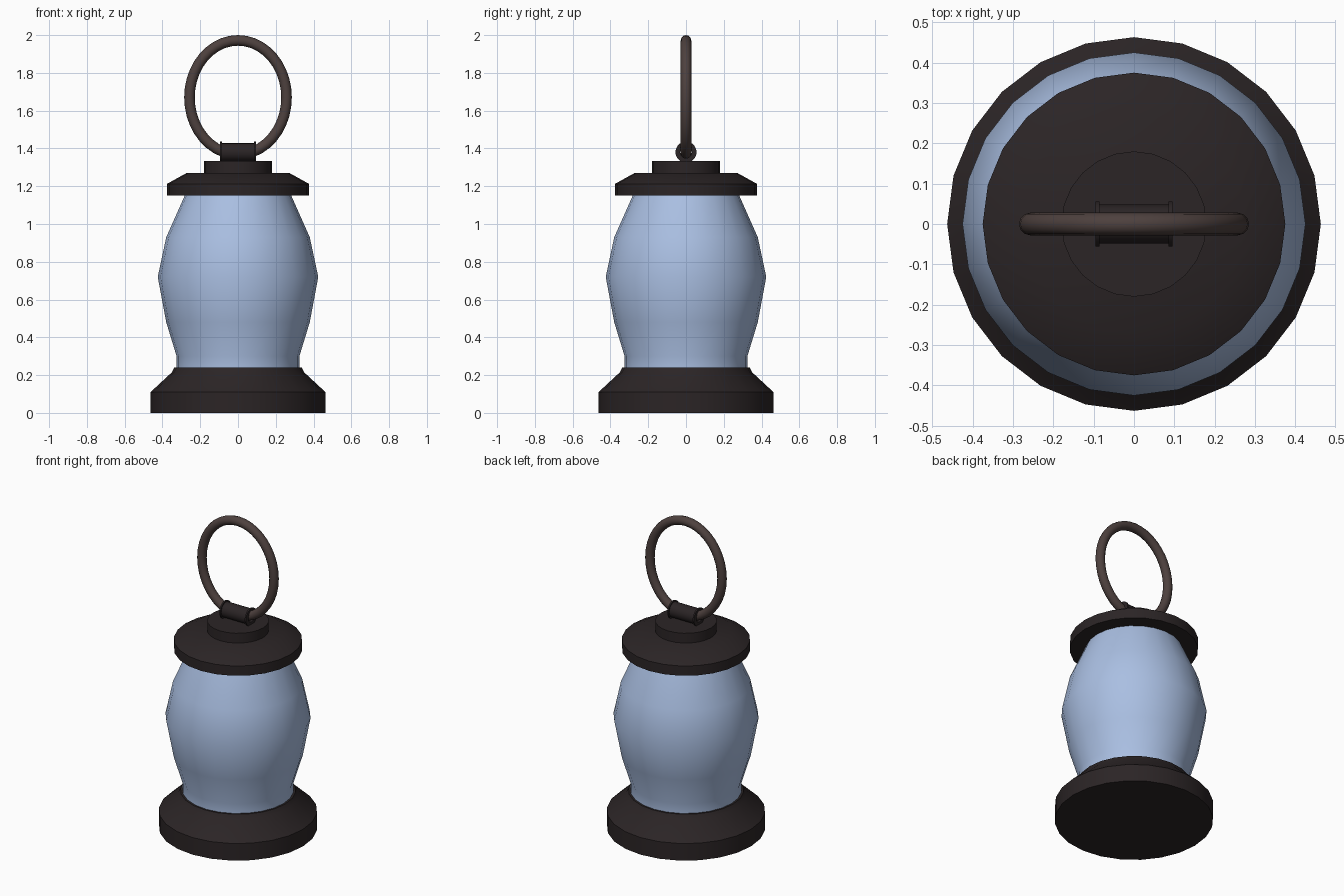
import bpy, bmesh, math

if "Cube" in bpy.data.objects:
    bpy.data.objects.remove(bpy.data.objects["Cube"])


def material(name, rgb):
    m = bpy.data.materials.new(name)
    m.diffuse_color = (*rgb, 1)
    m.use_nodes = True
    m.node_tree.nodes["Principled BSDF"].inputs["Base Color"].default_value = m.diffuse_color
    return m


def finish(name, bm, mat, angle):
    bmesh.ops.remove_doubles(bm, verts=bm.verts, dist=1e-5)
    bmesh.ops.recalc_face_normals(bm, faces=bm.faces)
    me = bpy.data.meshes.new(name)
    bm.to_mesh(me)
    bm.free()
    ob = bpy.data.objects.new(name, me)
    bpy.context.collection.objects.link(ob)
    me.materials.append(mat)
    bpy.ops.object.select_all(action='DESELECT')
    ob.select_set(True)
    bpy.context.view_layer.objects.active = ob
    bpy.ops.object.shade_smooth_by_angle(angle=math.radians(angle))
    return ob


def lathe(name, profile, mat, sides=24, closed=False, angle=30):
    """Revolve (radius, height) points around z."""
    bm = bmesh.new()
    rings = [[bm.verts.new((r * math.cos(2 * math.pi * i / sides),
                            r * math.sin(2 * math.pi * i / sides), z))
              for i in range(sides)] for r, z in profile]
    pairs = list(zip(rings, rings[1:]))
    if closed:
        pairs.append((rings[-1], rings[0]))
    else:
        bm.faces.new(rings[0])
        bm.faces.new(rings[-1])
    for a, b in pairs:
        for i in range(sides):
            j = (i + 1) % sides
            bm.faces.new((a[i], a[j], b[j], b[i]))
    return finish(name, bm, mat, angle)


dark = material("dark_iron", (0.024, 0.018, 0.019))
brown = material("brown_iron", (0.075, 0.052, 0.048))
blue = material("blue_glass", (0.40, 0.52, 0.76))

# Body
lathe("base", [(0.463, 0), (0.463, 0.11), (0.35, 0.215), (0.337, 0.24)], dark)
lathe("glass", [(0.325, 0.235), (0.325, 0.30), (0.38, 0.48), (0.425, 0.72),
                (0.38, 0.93), (0.28, 1.155)], blue, angle=40)
lathe("cap", [(0.375, 1.15), (0.375, 1.213), (0.272, 1.27)], dark)
lathe("cap_knob", [(0.18, 1.26), (0.18, 1.333)], dark)

# Hollow sleeve with end collars, lying along x
sleeve = lathe("handle_sleeve",
               [(0.031, -0.095), (0.056, -0.095), (0.056, -0.086), (0.048, -0.086),
                (0.048, 0.086), (0.056, 0.086), (0.056, 0.095), (0.031, 0.095)],
               dark, sides=20, closed=True)
sleeve.rotation_euler = (0, math.pi / 2, 0)
sleeve.location = (0, 0, 1.38)

# Oval carrying ring threaded through the sleeve
bm = bmesh.new()
n, k, tube = 40, 12, 0.028
a, b, zc = 0.257, 0.302, 1.67
loops = []
for i in range(n):
    t = 2 * math.pi * i / n
    nx, nz = b * math.cos(t), a * math.sin(t)
    length = math.hypot(nx, nz)
    nx, nz = nx / length, nz / length
    loop = []
    for j in range(k):
        u = 2 * math.pi * j / k
        d = tube * math.cos(u)
        loop.append(bm.verts.new((a * math.cos(t) + nx * d, tube * math.sin(u),
                                  zc + b * math.sin(t) + nz * d)))
    loops.append(loop)
for i in range(n):
    p, q = loops[i], loops[(i + 1) % n]
    for j in range(k):
        m = (j + 1) % k
        bm.faces.new((p[j], p[m], q[m], q[j]))
finish("carrying_ring", bm, brown, 60)
